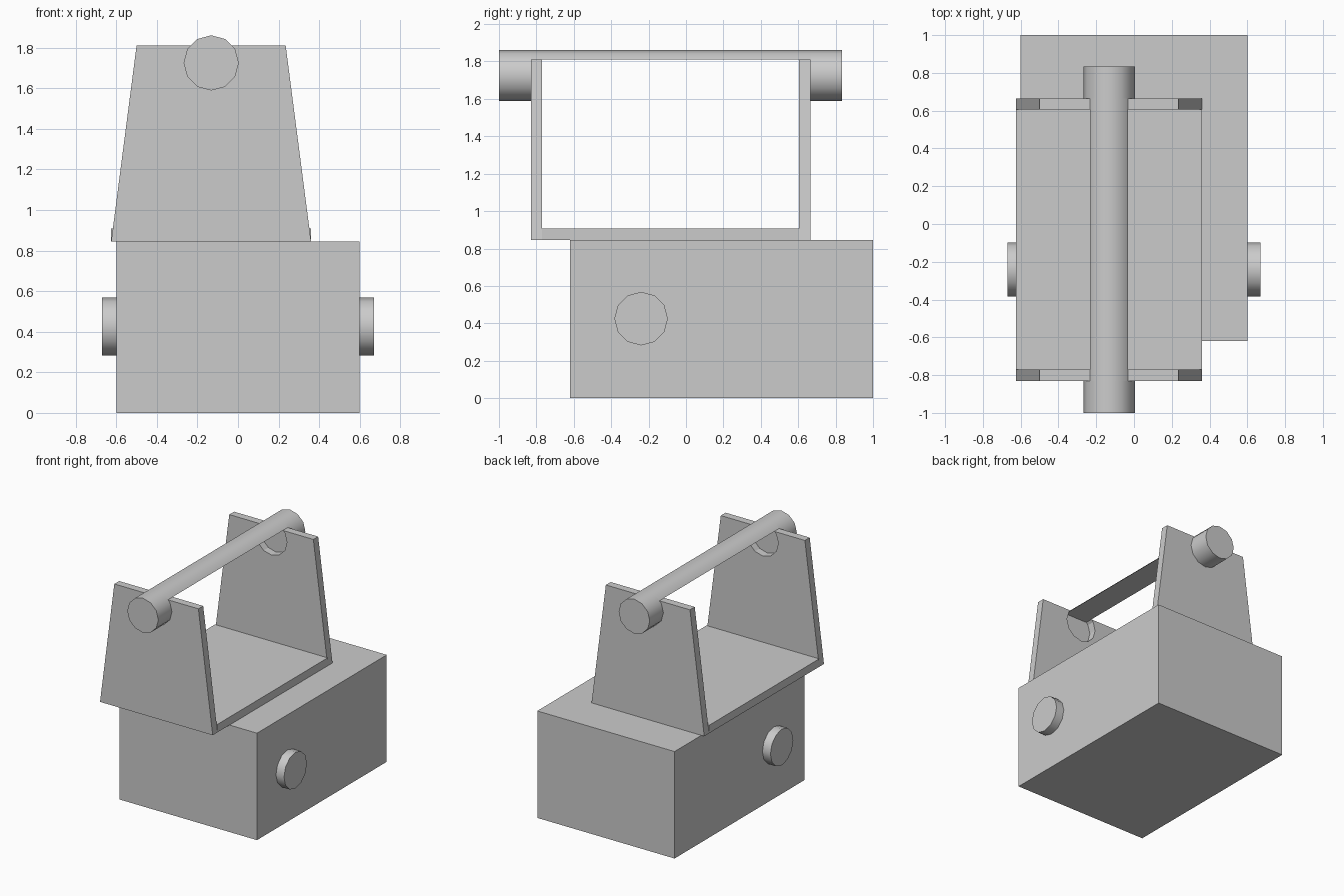
import bpy
import bmesh
from math import sin, cos, pi
from mathutils import Vector

cube = bpy.data.objects.get("Cube")
if cube:
    bpy.data.objects.remove(cube, do_unlink=True)

grey = bpy.data.materials.new("plain_grey")
grey.use_nodes = True
COLOUR = (0.6, 0.6, 0.6, 1)
grey.diffuse_color = COLOUR
grey.node_tree.nodes["Principled BSDF"].inputs["Base Color"].default_value = COLOUR


def prism(name, profile, axis, start, end, smooth=False):
    """Extrude a 2D profile along x (points are y, z) or y (points are x, z)."""
    bm = bmesh.new()
    if axis == "x":
        verts = [bm.verts.new((start, a, b)) for a, b in profile]
        step = Vector((end - start, 0, 0))
    else:
        verts = [bm.verts.new((a, start, b)) for a, b in profile]
        step = Vector((0, end - start, 0))
    face = bm.faces.new(verts)
    out = bmesh.ops.extrude_face_region(bm, geom=[face], use_keep_orig=True)
    moved = [g for g in out["geom"] if isinstance(g, bmesh.types.BMVert)]
    bmesh.ops.translate(bm, verts=moved, vec=step)
    bmesh.ops.recalc_face_normals(bm, faces=bm.faces)
    mesh = bpy.data.meshes.new(name)
    bm.to_mesh(mesh)
    bm.free()
    mesh.materials.append(grey)
    ob = bpy.data.objects.new(name, mesh)
    bpy.context.collection.objects.link(ob)
    if smooth:
        bpy.ops.object.select_all(action="DESELECT")
        ob.select_set(True)
        bpy.context.view_layer.objects.active = ob
        bpy.ops.object.shade_smooth_by_angle(angle=0.7)
    return ob


def arc(cx, cz, r, first, last):
    """Corners of a twelve-sided circle, counted clockwise from the top."""
    return [(cx + r * sin(i * pi / 6), cz + r * cos(i * pi / 6))
            for i in range(first, last + 1)]


def rect(a0, a1, b0, b1):
    return [(a0, b0), (a1, b0), (a1, b1), (a0, b1)]


# Main block and its side knobs
prism("body", rect(-0.6, 0.6, 0, 0.845), "y", -0.62, 1.0)
for name, s in (("left_knob", 1), ("right_knob", -1)):
    prism(name, arc(-0.24, 0.425, 0.143, 0, 11), "x", s * 0.6, s * 0.67, True)

# Bracket: base plate between two tapered uprights notched for the rod
FRONT, BACK, WALL = -0.83, 0.665, 0.06
LOW, TOP = 0.845, 1.81
ROD = (-0.132, 1.725, 0.136)
CHORD = 0.101
right_lip = (ROD[0] + CHORD, TOP)
left_lip = (ROD[0] - CHORD, TOP)

prism("bracket_plate", rect(-0.625, 0.36, LOW, 0.908), "y", FRONT + WALL, BACK - WALL)
upright = ([(-0.625, LOW), (0.36, LOW), (0.235, TOP), right_lip]
           + arc(*ROD, 2, 10) + [left_lip, (-0.5, TOP)])
prism("front_upright", upright, "y", FRONT, FRONT + WALL)
prism("back_upright", upright, "y", BACK - WALL, BACK)

# Rod: full round ends outside the uprights, a thin top sliver between them
prism("front_rod_end", arc(*ROD, 0, 11), "y", -1.0, FRONT, True)
prism("back_rod_end", arc(*ROD, 0, 11), "y", BACK, 0.835, True)
prism("rod_top_strip", [left_lip] + arc(*ROD, -1, 1) + [right_lip], "y", FRONT, BACK, True)
